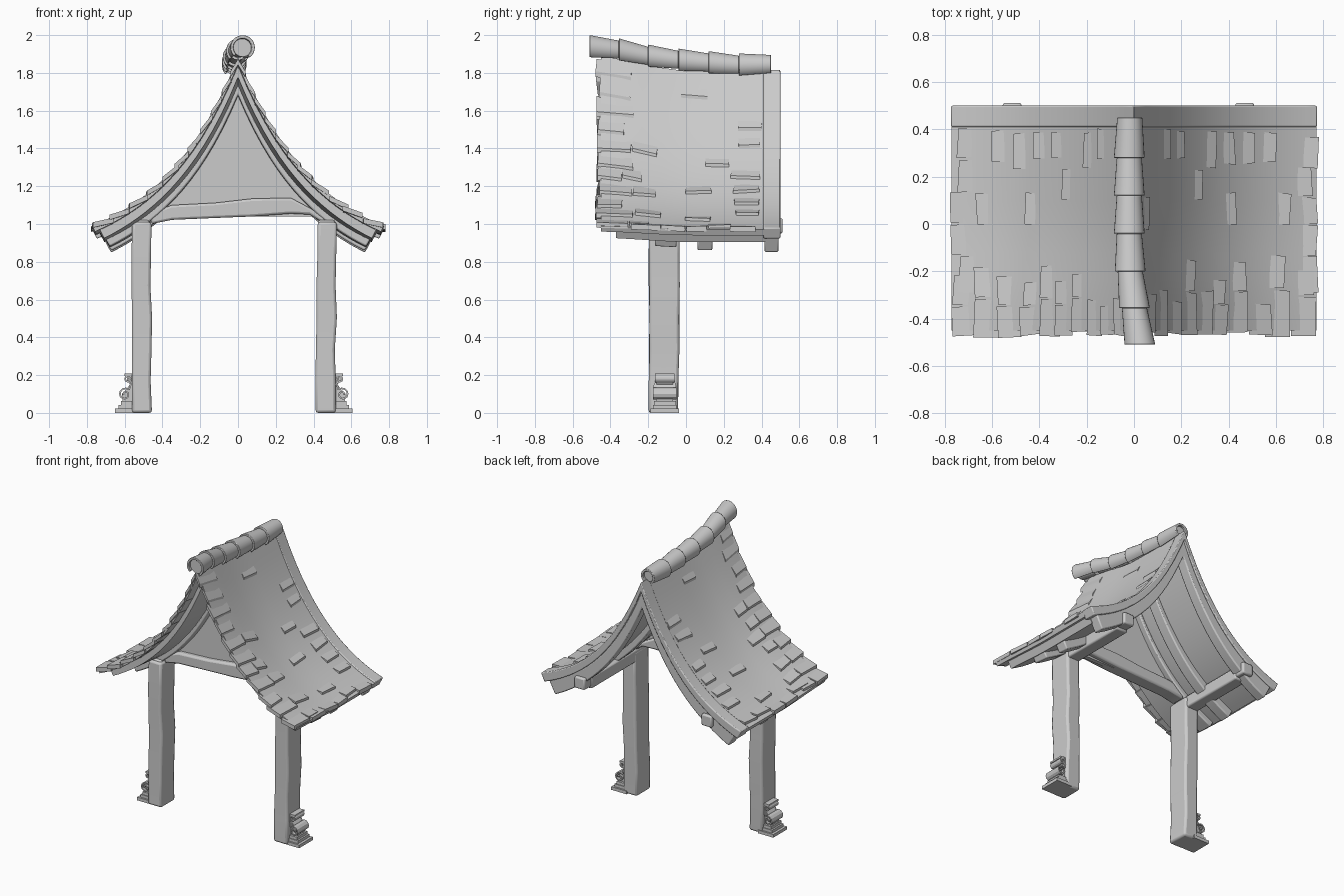
import bpy, bmesh, math, random

if "Cube" in bpy.data.objects:
    bpy.data.objects.remove(bpy.data.objects["Cube"])
random.seed(4)
R = random.uniform


def loft(bm, rings):
    """Skin a list of equal-length closed rings and cap both ends."""
    vs = [[bm.verts.new(p) for p in r] for r in rings]
    n = len(vs[0])
    for a, b in zip(vs, vs[1:]):
        for i in range(n):
            j = (i + 1) % n
            bm.faces.new((a[i], a[j], b[j], b[i]))
    bm.faces.new(vs[0])
    bm.faces.new(vs[-1])


def finish(name, bm, bevel=0.0):
    bmesh.ops.recalc_face_normals(bm, faces=bm.faces)
    me = bpy.data.meshes.new(name)
    bm.to_mesh(me)
    bm.free()
    ob = bpy.data.objects.new(name, me)
    bpy.context.collection.objects.link(ob)
    if bevel:
        m = ob.modifiers.new("bevel", 'BEVEL')
        m.width = bevel
        m.segments = 2
        m.angle_limit = math.radians(40)
    return ob


def rect(x0, x1, y0, y1, z):
    return [(x0, y0, z), (x1, y0, z), (x1, y1, z), (x0, y1, z)]


# Roof surface: swept curve that sags toward the back; d is depth below it
def slope(x):
    return 2.504 * math.exp(-2.34 * x)


def roof(x, y, d=0.0):
    ax = abs(x)
    u = ax / 0.77
    k = min(1, max(0, (y + 0.47) / 0.5))
    sag = 0.075 * (1 - 0.75 * u) * k * k * (3 - 2 * k)
    z = 0.81 + 1.07 * math.exp(-2.34 * ax) - sag
    return (x, y, z - d * (0.43 + 0.57 * u) * math.hypot(1, slope(ax)))


def roof_layer(name, y0, y1, d0, d1, xend, ny=1, bevel=0.0):
    bm = bmesh.new()
    ys = [y0 + (y1 - y0) * i / ny for i in range(ny + 1)]
    rings = []
    for i in range(-16, 17):
        u = i / 16
        rings.append([roof(u * (xend - 0.45 * d0), y, d0) for y in ys] +
                     [roof(u * (xend - 0.45 * d1), y, d1) for y in reversed(ys)])
    loft(bm, rings)
    return finish(name, bm, bevel)


roof_layer("roof_sheet", -0.45, 0.42, -0.004, 0.03, 0.77, 8)
roof_layer("roof_deck", -0.37, 0.43, 0.03, 0.082, 0.745, 8)
roof_layer("post_rafter", -0.165, -0.05, 0.075, 0.125, 0.735, bevel=0.008)
roof_layer("middle_rafter", 0.06, 0.14, 0.075, 0.142, 0.735, bevel=0.008)
roof_layer("back_gable_cap", 0.41, 0.5, -0.012, 0.05, 0.77, bevel=0.006)
roof_layer("back_gable_board", 0.415, 0.49, 0.045, 0.15, 0.74, bevel=0.008)

# Arc-length lookup so that tiles are spaced evenly down the slope
xs = [0.0]
while xs[-1] < 0.80:
    xs.append(xs[-1] + 0.002 / math.hypot(1, slope(xs[-1])))


def x_at(s):
    return xs[max(0, min(len(xs) - 1, int(s / 0.002)))]


TOTAL = next(i for i, x in enumerate(xs) if x > 0.77) * 0.002


def tile(bm, side, s, length, y0, y1):
    """Slab on the slope: upper end sunk in the sheet, lower end lifted."""
    rings = []
    for a, top in ((s - length, 0.006), (s, -0.02)):
        j0, j1, ja = R(-.006, .006), R(-.006, .006), R(-.006, .006)
        pts = []
        for y, d in ((y0 + j0, top), (y1 + j1, top), (y1 + j1, top + .026), (y0 + j0, top + .026)):
            pts.append(roof(side * x_at(a + (ja if y > y0 + .05 else -ja)), y, d))
        rings.append(pts)
    loft(bm, rings)


for side, label in ((-1, "left"), (1, "right")):
    bm = bmesh.new()
    rows = 11
    for i in range(1, rows + 1):                     # staggered front edge
        s = TOTAL * i / rows + R(-.012, .012) * (i < rows)
        split = R(-.36, -.28)
        tile(bm, side, s, 0.12, R(-.478, -.455), split)
        if i > 4 and R(0, 1) < .75:
            tile(bm, side, s + R(-.03, .0), 0.11, split + .008, split + R(.1, .16))
    for i in (3, 4, 6, 7, 8, 9):                     # tiles near the back edge
        tile(bm, side, TOTAL * (i + .3) / rows, 0.1, R(.23, .28), R(.385, .4))
    for s, y in ((.15, -.02), (.62, .1), (.83, 0.0), (1.08, .0)):  # strays
        tile(bm, side, s + R(-.03, .03), 0.09, y, y + .13)
    y = -0.29
    while y < 0.36:                                  # irregular eave row
        w = R(.11, .17)
        tile(bm, side, TOTAL + R(-.035, .012), 0.1, y, min(y + w, .405))
        y += w + .007
    finish(label + "_roof_tiles", bm)

# Ridge: overlapping tapered barrel tiles around recessed cores
ridge = [(.025, -.51, 1.935), (.002, -.355, 1.918), (-.016, -.2, 1.885), (-.02, -.04, 1.864),
         (-.02, .12, 1.85), (-.02, .28, 1.838), (-.018, .45, 1.842)]
bm = bmesh.new()
core = bmesh.new()


def arc(c, y, r, n, a0, a1):
    return [(c[0] + r * math.cos(a0 + (a1 - a0) * i / n), y,
             c[2] + r * math.sin(a0 + (a1 - a0) * i / n)) for i in range(n + 1)]


for a, b in zip(ridge, ridge[1:]):
    a0, a1 = math.radians(-55), math.radians(225)
    loft(bm, [arc(c, c[1], r, 20, a0, a1) + arc(c, c[1], r - .016, 20, a1, a0)
              for c, r in ((a, .065), (b, .053))])
    loft(core, [arc(c, c[1] + dy, r, 15, 0, math.tau * 15 / 16)
                for c, r, dy in ((a, .05, .018), (b, .038, -.018))])
finish("ridge_tiles", bm, 0.003)
finish("ridge_core", core)

# Gable panel filling the curve above the crossbeam
bm = bmesh.new()
edge = [roof(i * .04, -.11, .1) for i in range(-11, 12)]
loft(bm, [[(x, y, z) for x, _, z in edge] + [(.44, y, 1.04), (-.44, y, 1.04)]
          for y in (-.125, -.095)])
finish("gable_panel", bm)

# Slightly bent crossbeam
bm = bmesh.new()
loft(bm, [[(x, -.16, a), (x, -.06, a), (x, -.06, b), (x, -.16, b)] for x, a, b in
          ((-.46, 1.0, 1.06), (-.35, 1.022, 1.1), (-.12, 1.032, 1.112), (.08, 1.04, 1.135),
           (.28, 1.055, 1.138), (.38, 1.05, 1.085), (.46, 1.0, 1.04))])
finish("crossbeam", bm, 0.012)


def scroll_path():
    """S-shaped path in x (outward) and z: small curl above, large curl below."""
    up = [(.582 + r * math.cos(a), .178 + r * math.sin(a)) for r, a in
          ((.006 + .016 * i / 14, math.radians(-250 + 430 * i / 14)) for i in range(15))]
    low = [(.598 + r * math.cos(a), .098 + r * math.sin(a)) for r, a in
           ((.034 - .026 * i / 16, math.radians(130 - 500 * i / 16)) for i in range(17))]
    return up + low


for side, label in ((-1, "left"), (1, "right")):
    # Hand-hewn post
    bm = bmesh.new()
    cx = -.51 if side < 0 else .463
    rings = []
    for i in range(7):
        z = i / 6
        x = cx + (.0 if side < 0 else .01 * z) + R(-.004, .004)
        w, y = R(.049, .054), R(-.004, .004)
        rings.append(rect(x - w, x + w, -.195 + y, -.04 + y + .008 * z, z * 1.01))
    loft(bm, rings)
    finish(label + "_post", bm, 0.014)

    # Purlin running from the post through the back gable board
    bm = bmesh.new()
    px = cx + .005 * side
    loft(bm, [[(px - .045, y, .935), (px + .045, y, .935), (px + .045, y, 1.02), (px - .045, y, 1.02)]
              for y in (-.18, .44)])
    loft(bm, [[(px - .04, y, .95), (px + .04, y, .95), (px + .04, y, 1.03), (px - .04, y, 1.03)]
              for y in (.4, .512)])
    finish(label + "_purlin", bm, 0.01)

    # Scroll bracket at the foot: stepped plinth, body, S ribbon, cap
    bm = bmesh.new()
    dx = 0 if side < 0 else -.045

    def X(v):
        return side * (v + dx)

    for x1, y0, y1, z0, z1 in ((.65, -.187, -.037, 0, .022), (.632, -.175, -.049, .022, .042),
                               (.62, -.17, -.054, .042, .062), (.6, -.165, -.06, .196, .208)):
        loft(bm, [rect(X(.53), X(x1), y0, y1, z) for z in (z0, z1)])
    prof = [(.54, .05), (.61, .06), (.615, .1), (.59, .125), (.572, .15), (.588, .175), (.585, .198), (.54, .2)]
    loft(bm, [[(X(x), y, z) for x, z in prof] for y in (-.155, -.07)])
    path = scroll_path()
    rings = []
    for i, (x, z) in enumerate(path):
        p, q = path[max(i - 1, 0)], path[min(i + 1, len(path) - 1)]
        tx, tz = q[0] - p[0], q[1] - p[1]
        n = math.hypot(tx, tz) or 1
        ox, oz = -tz / n * .0045, tx / n * .0045
        g = .015 if z < .135 else .004
        rings.append([(X(x + ox), -.16 - g, z + oz), (X(x - ox), -.16 - g, z - oz),
                      (X(x - ox), -.065 + g, z - oz), (X(x + ox), -.065 + g, z + oz)])
    loft(bm, rings)
    finish(label + "_scroll_bracket", bm)

# Smooth curved faces, keep edges sharp
for ob in bpy.context.scene.objects:
    ob.select_set(True)
    bpy.context.view_layer.objects.active = ob
bpy.ops.object.shade_smooth_by_angle(angle=math.radians(30))
